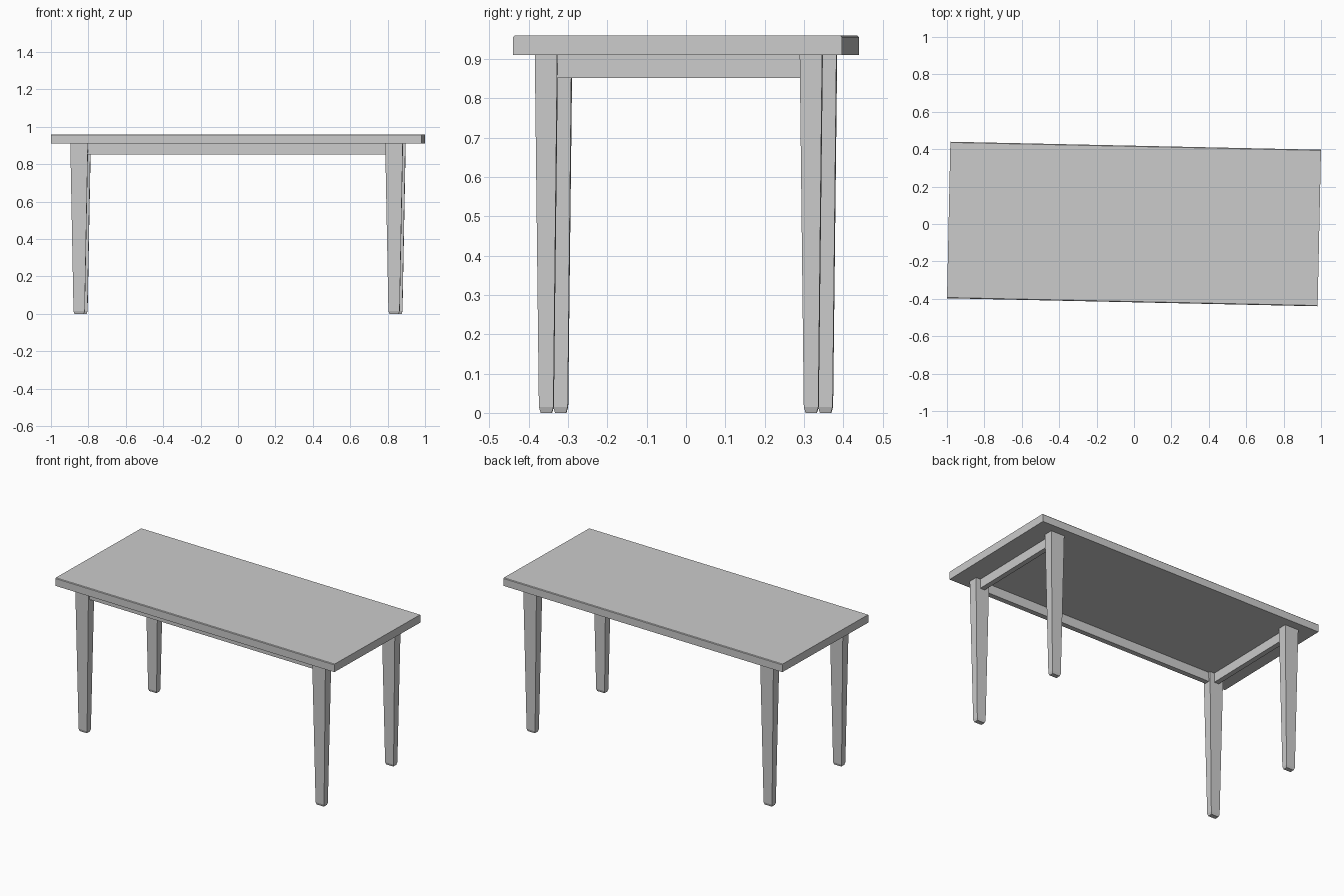
import bpy, bmesh
from mathutils import Matrix

if "Cube" in bpy.data.objects:
    bpy.data.objects.remove(bpy.data.objects["Cube"])

TURN = Matrix.Rotation(-0.0216, 4, 'Z')  # the whole table is turned slightly


def loft(name, sections):
    """Stack of rectangles (cx, cy, half_x, half_y, z) joined into a closed solid."""
    bm = bmesh.new()
    rings = [[bm.verts.new((cx + sx * hx, cy + sy * hy, z))
              for sx, sy in ((-1, -1), (1, -1), (1, 1), (-1, 1))]
             for cx, cy, hx, hy, z in sections]
    bm.faces.new(rings[0][::-1])
    bm.faces.new(rings[-1])
    for a, b in zip(rings, rings[1:]):
        for i in range(4):
            j = (i + 1) % 4
            bm.faces.new((a[i], a[j], b[j], b[i]))
    bm.transform(TURN)
    mesh = bpy.data.meshes.new(name)
    bm.to_mesh(mesh)
    bm.free()
    obj = bpy.data.objects.new(name, mesh)
    bpy.context.collection.objects.link(obj)
    return obj


def box(name, cx, cy, hx, hy, z0, z1):
    return loft(name, [(cx, cy, hx, hy, z0), (cx, cy, hx, hy, z1)])


# Table top, with slightly eased upper long edges
loft("table_top", [(0, 0, 0.991, 0.4185, 0.91),
                   (0, 0, 0.991, 0.4185, 0.956),
                   (0, 0, 0.991, 0.4145, 0.96)])

# Tapered legs with chamfered feet
LX, LY = 0.842, 0.337
for sx, side in ((-1, "left"), (1, "right")):
    for sy, end in ((-1, "front"), (1, "back")):
        x, y = sx * LX, sy * LY
        loft(f"{end}_{side}_leg", [(x, y, 0.025, 0.014, 0.0),
                                   (x, y, 0.030, 0.0185, 0.015),
                                   (x, y, 0.047, 0.0285, 0.91)])

# Aprons: both short ends and the front long side (the back is open)
for sx, side in ((-1, "left"), (1, "right")):
    box(f"{side}_apron", sx * LX, 0, 0.016, LY - 0.02, 0.852, 0.91)
box("front_apron", 0, -LY, LX - 0.03, 0.016, 0.852, 0.91)
